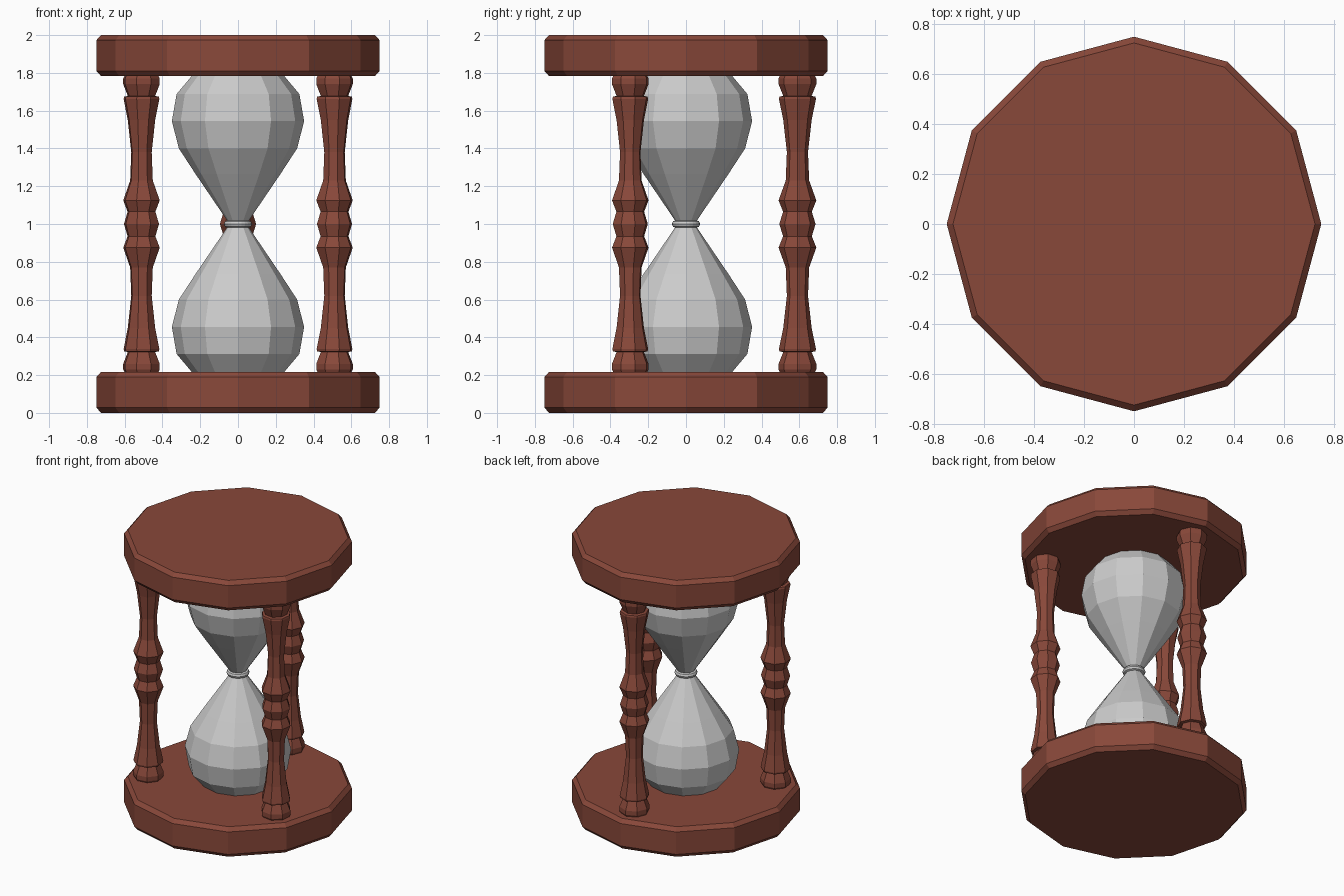
import bpy, bmesh
from math import sin, cos, pi, radians

if "Cube" in bpy.data.objects:
    bpy.data.objects.remove(bpy.data.objects["Cube"])

wood = bpy.data.materials.new("red_wood")
wood.diffuse_color = (0.25, 0.065, 0.042, 1)
wood.use_nodes = True
wood.node_tree.nodes["Principled BSDF"].inputs["Base Color"].default_value = wood.diffuse_color


def lathe(name, profile, sides, loc=(0, 0, 0), mat=None, closed=False, turn=0.0):
    """Revolve a (radius, z) profile; open profiles get end caps."""
    bm = bmesh.new()
    rings = [[bm.verts.new((r * cos(turn + 2 * pi * i / sides),
                            r * sin(turn + 2 * pi * i / sides), z))
              for i in range(sides)] for r, z in profile]
    pairs = list(zip(rings, rings[1:]))
    if closed:
        pairs.append((rings[-1], rings[0]))
    else:
        bm.faces.new(rings[0][::-1])
        bm.faces.new(rings[-1])
    for a, b in pairs:
        for i in range(sides):
            j = (i + 1) % sides
            bm.faces.new((a[i], a[j], b[j], b[i]))
    bmesh.ops.recalc_face_normals(bm, faces=bm.faces)
    me = bpy.data.meshes.new(name)
    bm.to_mesh(me)
    bm.free()
    ob = bpy.data.objects.new(name, me)
    ob.location = loc
    if mat:
        me.materials.append(mat)
    bpy.context.collection.objects.link(ob)
    return ob


def mirrored(half):
    """Complete a lower-half profile by reflecting it about z = 1."""
    return half + [(r, 2 - z) for r, z in reversed(half) if z < 1]


# End plates with chamfered rims
plate = [(0.725, 0), (0.75, 0.028), (0.75, 0.19), (0.725, 0.217)]
lathe("bottom_plate", plate, 12, mat=wood)
lathe("top_plate", plate, 12, (0, 0, 1.783), wood)

# Three turned columns
column = mirrored([
    (0.09, 0.21), (0.1, 0.23), (0.1, 0.26), (0.075, 0.322), (0.095, 0.326),
    (0.098, 0.338), (0.075, 0.45), (0.056, 0.62), (0.062, 0.77),
    (0.1, 0.875), (0.076, 0.935), (0.096, 1.0)])
for k in range(3):
    a = radians(90 + 120 * k)
    lathe(f"column_{k + 1}", column, 8,
          (0.59 * cos(a), 0.59 * sin(a), 0), wood, turn=a)

# Glass bulbs joined at the neck
glass = mirrored([(0.235, 0.205), (0.325, 0.312), (0.35, 0.455), (0.313, 0.6),
                  (0.225, 0.735), (0.052, 0.99)])
lathe("glass_bulbs", glass, 12)

# Rounded ring round the neck
ring = [(0.055 + 0.02 * cos(2 * pi * i / 8), 1 + 0.02 * sin(2 * pi * i / 8))
        for i in range(8)]
lathe("neck_ring", ring, 24, closed=True)
